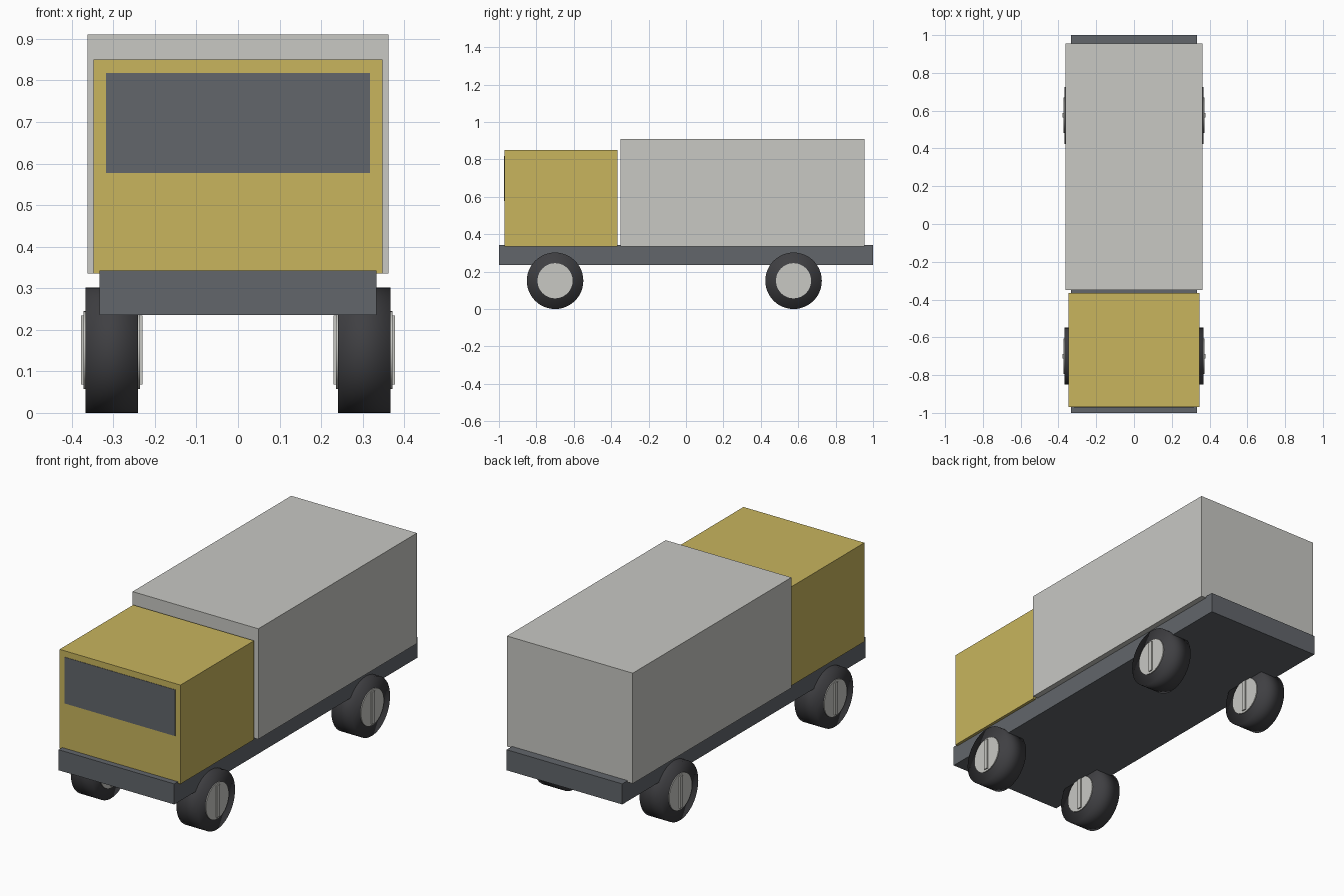
import bpy
import bmesh
from math import pi
from mathutils import Matrix

if "Cube" in bpy.data.objects:
    bpy.data.objects.remove(bpy.data.objects["Cube"], do_unlink=True)


def material(name, rgb):
    mat = bpy.data.materials.new(name)
    mat.use_nodes = True
    mat.diffuse_color = (*rgb, 1)
    mat.node_tree.nodes["Principled BSDF"].inputs["Base Color"].default_value = (*rgb, 1)
    return mat


YELLOW = material("cab yellow", (0.58, 0.46, 0.11))
LIGHT = material("light grey", (0.58, 0.58, 0.55))
SLATE = material("slate grey", (0.122, 0.133, 0.147))
RUBBER = material("dark rubber", (0.05, 0.05, 0.055))


def finish(name, bm, mat):
    mesh = bpy.data.meshes.new(name)
    bm.to_mesh(mesh)
    bm.free()
    mesh.materials.append(mat)
    obj = bpy.data.objects.new(name, mesh)
    bpy.context.collection.objects.link(obj)
    return obj


def box(name, x, y, z, mat):
    """Box from (min, max) ranges along each axis."""
    bm = bmesh.new()
    ranges = (x, y, z)
    size = [b - a for a, b in ranges]
    centre = [(a + b) / 2 for a, b in ranges]
    bmesh.ops.create_cube(bm, size=1, matrix=Matrix.Translation(centre) @ Matrix.Diagonal((*size, 1)))
    return finish(name, bm, mat)


def disc(name, centre, radius, width, mat):
    """Cylinder with its axle along x."""
    bm = bmesh.new()
    bmesh.ops.create_cone(bm, cap_ends=True, segments=48, radius1=radius, radius2=radius, depth=width,
                          matrix=Matrix.Translation(centre) @ Matrix.Rotation(pi / 2, 4, "Y"))
    return finish(name, bm, mat)


# Chassis, cab and cargo body
box("chassis", (-0.333, 0.333), (-1, 1), (0.236, 0.343), SLATE)
box("cab", (-0.348, 0.348), (-0.97, -0.365), (0.335, 0.85), YELLOW)
box("cargo_box", (-0.362, 0.362), (-0.35, 0.955), (0.335, 0.91), LIGHT)
box("windshield", (-0.318, 0.318), (-0.972, -0.968), (0.577, 0.818), SLATE)

# Wheels: softly shaded tyre, through hub and a raised upright bar
RADIUS = 0.151
for end, y in (("front", -0.70), ("rear", 0.575)):
    for side, sign in (("left", 1), ("right", -1)):
        x = sign * 0.304
        label = f"{end}_{side}"
        tyre = disc(f"{label}_tyre", (x, y, RADIUS), RADIUS, 0.127, RUBBER)
        tyre.data.shade_smooth()
        hub = disc(f"{label}_hub", (x, y, RADIUS), 0.094, 0.136, LIGHT)
        bpy.ops.object.select_all(action="DESELECT")
        hub.select_set(True)
        bpy.context.view_layer.objects.active = hub
        bpy.ops.object.shade_smooth_by_angle()
        box(f"{label}_hub_bar", (x - 0.074, x + 0.074), (y - 0.012, y + 0.012),
            (RADIUS - 0.083, RADIUS + 0.083), LIGHT)
